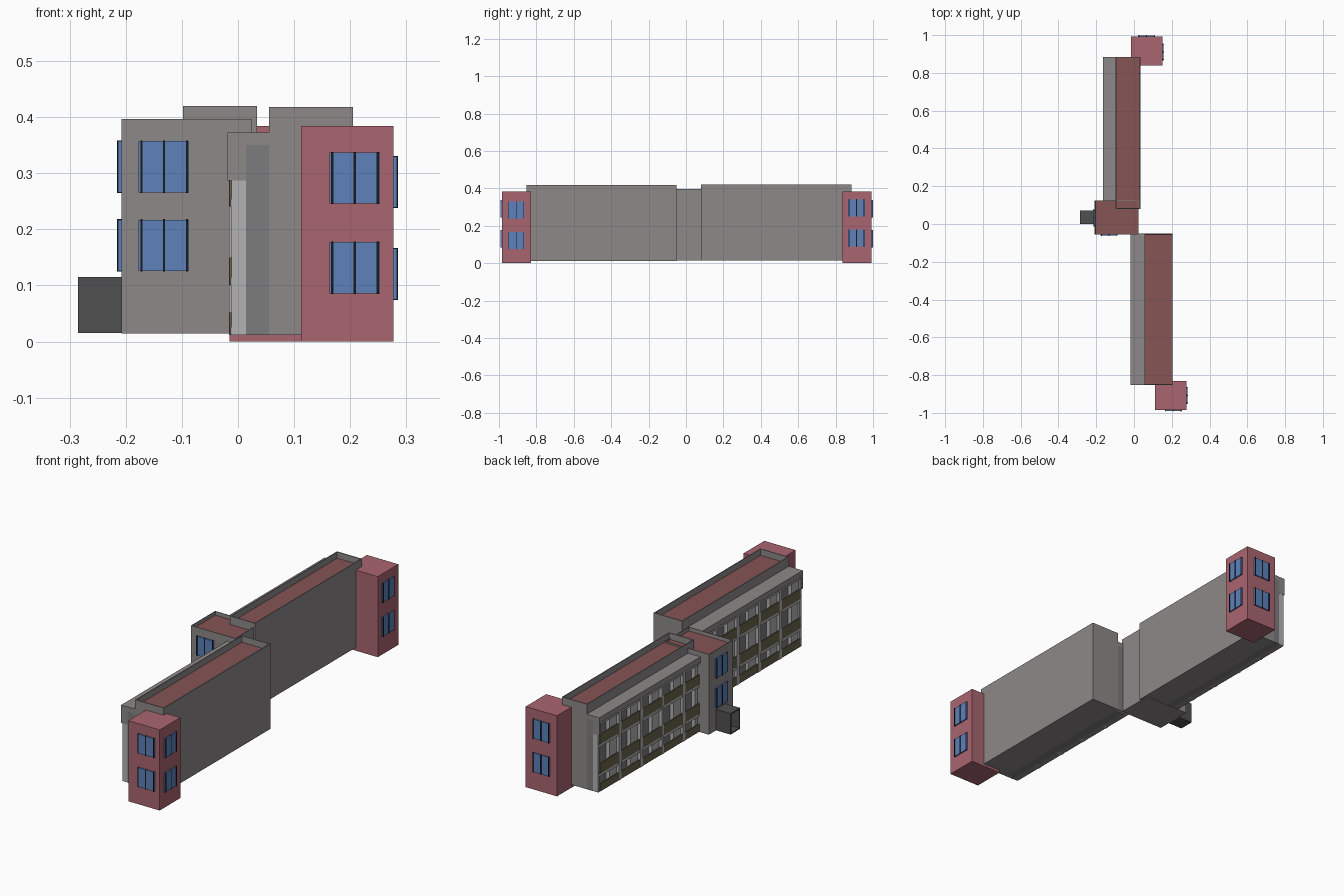
import bpy, bmesh
from mathutils import Vector

if "Cube" in bpy.data.objects:
    bpy.data.objects.remove(bpy.data.objects["Cube"])


def material(name, r, g, b):
    m = bpy.data.materials.new(name)
    m.diffuse_color = (r, g, b, 1)
    m.use_nodes = True
    m.node_tree.nodes["Principled BSDF"].inputs["Base Color"].default_value = m.diffuse_color
    return m


WALL = material("wall_grey", 0.27, 0.25, 0.25)
LIGHT = material("light_grey", 0.45, 0.45, 0.45)
BACK = material("gallery_grey", 0.2, 0.2, 0.21)
DARK = material("dark_grey", 0.08, 0.08, 0.08)
RED = material("red", 0.4, 0.13, 0.16)
ROOF = material("roof_brown", 0.24, 0.09, 0.09)
KHAKI = material("khaki", 0.14, 0.13, 0.07)
BLUE = material("blue_glass", 0.11, 0.22, 0.5)
BLACK = material("black_frame", 0.01, 0.01, 0.01)


def boxes(name, spans, mat):
    """One object made of axis-aligned boxes (x0, x1, y0, y1, z0, z1)."""
    bm = bmesh.new()
    for x0, x1, y0, y1, z0, z1 in spans:
        vs = bmesh.ops.create_cube(bm, size=1)["verts"]
        for v in vs:
            v.co = Vector((x0 if v.co.x < 0 else x1,
                           y0 if v.co.y < 0 else y1,
                           z0 if v.co.z < 0 else z1))
    me = bpy.data.meshes.new(name)
    bm.to_mesh(me)
    bm.free()
    me.materials.append(mat)
    ob = bpy.data.objects.new(name, me)
    bpy.context.collection.objects.link(ob)
    return ob


def parapet_block(name, span, depth, rim=0.006):
    """Box with a sunken brown roof behind a thin parapet."""
    ob = boxes(name, [span], WALL)
    ob.data.materials.append(ROOF)
    bm = bmesh.new()
    bm.from_mesh(ob.data)
    bm.normal_update()
    top = max(bm.faces, key=lambda f: f.calc_center_median().z)
    bmesh.ops.inset_region(bm, faces=[top], thickness=rim)
    inner = list(top.verts)
    # extra inset ring gives a vertical inner parapet wall
    bmesh.ops.inset_region(bm, faces=[top], thickness=0.0002)
    for v in top.verts:
        v.co.z -= depth
    top.material_index = 1
    bm.to_mesh(ob.data)
    bm.free()


def window(name, axis, face, sign, centre, z0, width=0.09, height=0.091):
    """Projecting glazed bay with three upright bars on a wall plane."""
    def span(a, b, out, lo, hi):
        d = sorted((face - sign * 0.004, face + sign * out))
        return (*d, a, b, lo, hi) if axis == "x" else (a, b, *d, lo, hi)
    a, b = centre - width / 2, centre + width / 2
    boxes(name + "_glass", [span(a, b, 0.006, z0, z0 + height)], BLUE)
    bars = [span(c - 0.002, c + 0.002, 0.008, z0 - 0.001, z0 + height + 0.001)
            for c in (a + 0.005, centre, b - 0.004)]
    boxes(name + "_bars", bars, BLACK)


def wing(name, xg, xm, x1, y0, y1, z0, z1):
    """Long block with a three-storey open gallery on its -x side."""
    parapet_block(name + "_main_block", (xm, x1, y0, y1, z0, z1), 0.03)
    xb = xg + 0.03
    boxes(name + "_gallery_back", [(xb, xm, y0, y1, z0, 0.35)], BACK)
    boxes(name + "_gallery_roof", [(xg - 0.003, xm, y0, y1, 0.345, 0.373)], WALL)
    # dark upper and light lower end walls
    boxes(name + "_upper_ends", [(xg - 0.003, xm, a, a + 0.012, 0.287, 0.35)
                                 for a in (y0, y1 - 0.012)], WALL)
    boxes(name + "_lower_ends", [(xg + 0.004, xm, a, a + 0.012, z0, 0.287)
                                 for a in (y0 + 0.001, y1 - 0.013)], LIGHT)
    # floor slabs
    boxes(name + "_slabs", [(xg + 0.003, xb, y0 + 0.002, y1 - 0.002, z, z + 0.014)
                            for z in (z0, 0.1, 0.24)], WALL)
    # posts and infill panels between the bays
    n, posts, rails, infill = 5, [], [], []
    bay = (y1 - y0) / n
    for i in range(n):
        a = y0 + i * bay
        if i:
            posts.append((xg, xb, a - 0.009, a + 0.009, z0, 0.35))
        for lo, hi, top in ((z0 + 0.001, 0.052, 0.1), (0.101, 0.15, 0.24),
                            (0.241, 0.287, 0.345)):
            rails.append((xg + 0.001, xg + 0.007, a + 0.01, a + bay - 0.01, lo, hi))
            infill.append((xg + 0.012, xb, a + 0.012, a + 0.065, lo, top))
            # lintel strip above each opening
            infill.append((xg + 0.004, xb, a + 0.01, a + bay - 0.01, top - 0.014, top))
    boxes(name + "_posts", posts, LIGHT)
    boxes(name + "_balustrades", rails, KHAKI)
    boxes(name + "_infill", infill, LIGHT)


# Long wings
wing("south_wing", -0.016, 0.055, 0.205, -0.852, -0.05, 0.012, 0.418)
wing("north_wing", -0.16, -0.098, 0.034, 0.08, 0.885, 0.015, 0.42)

# Central stair tower
parapet_block("central_tower", (-0.208, 0.025, -0.056, 0.125, 0.014, 0.397), 0.018, 0.004)
for i, z in enumerate((0.126, 0.266)):
    window(f"central_front_window_{i}", "y", -0.056, -1, -0.132, z)
    window(f"central_side_window_{i}", "x", -0.208, -1, 0.033, z)

# Entrance porch, open at its outer end
boxes("entrance_porch", [(-0.285, -0.206, 0, 0.006, 0.015, 0.115),
                         (-0.285, -0.206, 0.066, 0.072, 0.015, 0.115),
                         (-0.285, -0.206, 0.006, 0.066, 0.109, 0.115),
                         (-0.285, -0.206, 0.006, 0.066, 0.015, 0.021)], DARK)

# Red end towers
boxes("south_end_tower", [(0.112, 0.277, -0.985, -0.83, 0, 0.384)], RED)
boxes("north_end_tower", [(-0.015, 0.15, 0.838, 0.992, 0, 0.384)], RED)
for i in range(2):
    z = 0.086 + 0.16 * i
    window(f"south_end_front_window_{i}", "y", -0.985, -1, 0.208, z)
    window(f"south_end_side_window_{i}", "x", 0.277, 1, -0.908, 0.075 + 0.164 * i)
    window(f"north_end_back_window_{i}", "y", 0.992, 1, 0.066, z)
    window(f"north_end_side_window_{i}", "x", 0.15, 1, 0.911, 0.088 + 0.162 * i)
